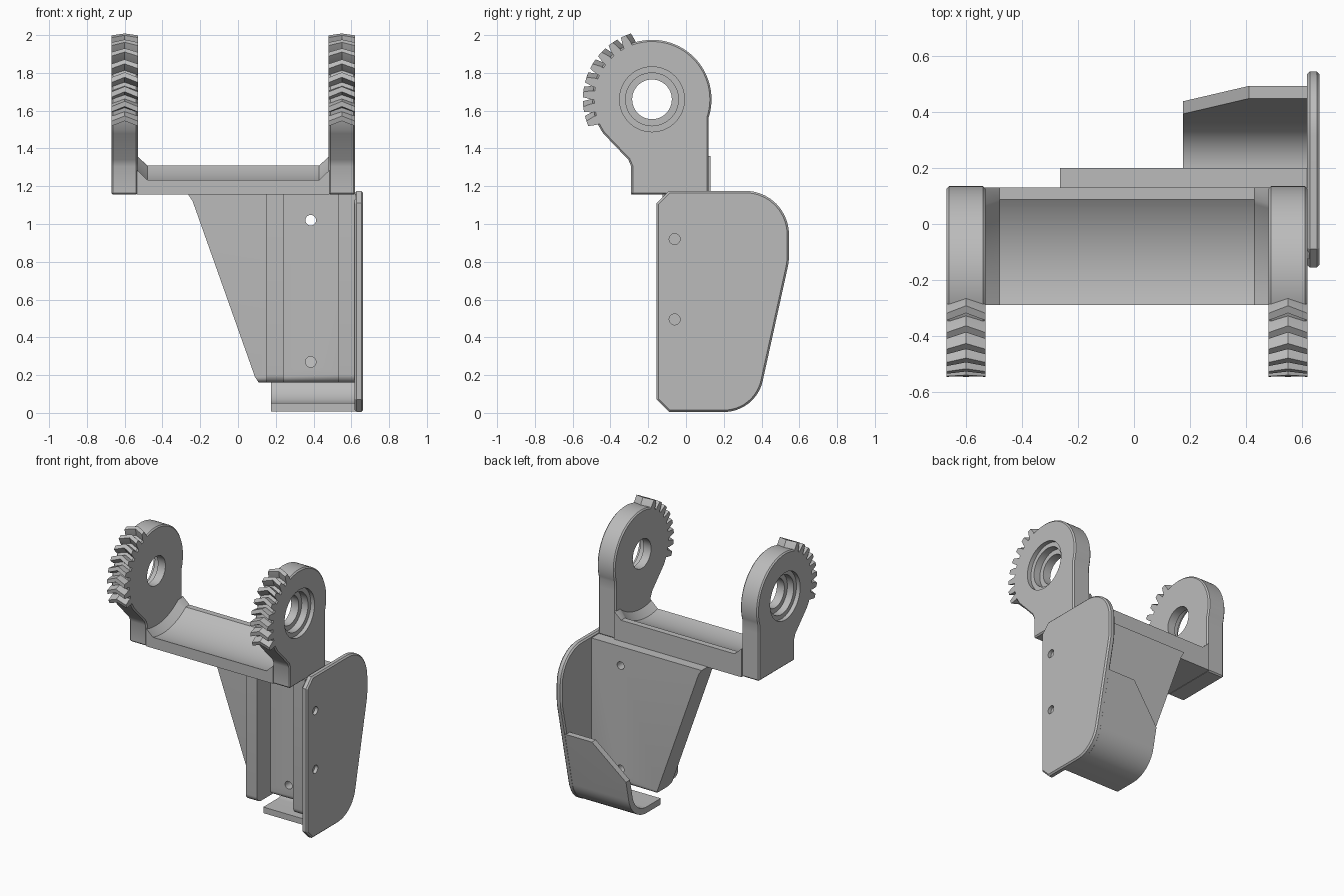
import bpy, bmesh
from math import sin, cos, tan, radians, sqrt, pi
from mathutils import Vector, Matrix

if "Cube" in bpy.data.objects:
    bpy.data.objects.remove(bpy.data.objects["Cube"])

grey = bpy.data.materials.new("plain grey")
grey.use_nodes = True
COLOUR = (0.5, 0.5, 0.5, 1)
grey.diffuse_color = COLOUR
grey.node_tree.nodes["Principled BSDF"].inputs["Base Color"].default_value = COLOUR

MID = -0.025                # middle of the yoke in x
AXIS_Y, AXIS_Z = -0.18, 1.66  # pivot axis
RIM = 0.315


def finish(name, bm):
    bmesh.ops.recalc_face_normals(bm, faces=bm.faces)
    mesh = bpy.data.meshes.new(name)
    bm.to_mesh(mesh)
    bm.free()
    obj = bpy.data.objects.new(name, mesh)
    bpy.context.collection.objects.link(obj)
    mesh.materials.append(grey)
    return obj


def activate(obj):
    bpy.ops.object.select_all(action='DESELECT')
    obj.select_set(True)
    bpy.context.view_layer.objects.active = obj


def smooth(obj):
    activate(obj)
    bpy.ops.object.shade_smooth_by_angle(angle=radians(30))


def bevel(obj, width, segments=1):
    mod = obj.modifiers.new("bevel", 'BEVEL')
    mod.width, mod.segments, mod.angle_limit = width, segments, radians(60)
    activate(obj)
    bpy.ops.object.modifier_apply(modifier=mod.name)


def cut(obj, axis, centre, radius, depth):
    """Bore a round hole centred on a point along an axis."""
    bm = bmesh.new()
    turn = Matrix.Rotation(pi / 2, 4, 'Y' if axis == 'X' else 'X')
    bmesh.ops.create_cone(bm, cap_ends=True, segments=48, radius1=radius, radius2=radius,
                          depth=depth, matrix=Matrix.Translation(centre) @ turn)
    cutter = finish("cutter", bm)
    cutter.hide_render = True
    mod = obj.modifiers.new("hole", 'BOOLEAN')
    mod.operation, mod.solver, mod.object = 'DIFFERENCE', 'EXACT', cutter
    activate(obj)
    bpy.ops.object.modifier_apply(modifier=mod.name)
    bpy.data.objects.remove(cutter)


def loft(bm, rings):
    """Skin equal closed rings and cap both ends."""
    rows = [[bm.verts.new(p) for p in ring] for ring in rings]
    n = len(rows[0])
    for a, b in zip(rows, rows[1:]):
        for i in range(n):
            bm.faces.new((a[i], a[(i + 1) % n], b[(i + 1) % n], b[i]))
    bm.faces.new(rows[0])
    bm.faces.new(rows[-1])


def prism_x(profile, x0, x1):
    bm = bmesh.new()
    loft(bm, [[(x, y, z) for y, z in profile] for x in (x0, x1)])
    return bm


def fillet(corners, steps=12):
    """Polygon from (y, z, radius) corners, rounding those with a radius."""
    out = []
    for i, (y, z, r) in enumerate(corners):
        p = Vector((y, z))
        if not r:
            out.append(p)
            continue
        a = (Vector(corners[i - 1][:2]) - p).normalized()
        b = (Vector(corners[(i + 1) % len(corners)][:2]) - p).normalized()
        half = a.angle(b) / 2
        centre = p + (a + b).normalized() * r / sin(half)
        start, end = p + a * r / tan(half) - centre, p + b * r / tan(half) - centre
        for k in range(steps + 1):
            out.append(centre + start.lerp(end, k / steps).normalized() * r)
    return out


def polar(deg, r):
    return AXIS_Y + r * cos(radians(deg)), AXIS_Z + r * sin(radians(deg))


# Yoke arms with stepped bores and chevron gear teeth
arm_profile = [polar(-18 + 233 * i / 60, RIM) for i in range(61)]
arm_profile += [(-0.305, 1.34), (-0.29, 1.305), (-0.29, 1.155), (0.12, 1.155), (0.12, 1.5)]
for side, label in ((1, "left"), (-1, "right")):
    inner, outer = MID + side * 0.505, MID + side * 0.645
    arm = finish(label + "_arm", prism_x(arm_profile, inner, outer))
    bevel(arm, 0.009)
    for radius, depth in ((0.105, 0.5), (0.14, 0.16), (0.172, 0.06)):
        cut(arm, 'X', (outer, AXIS_Y, AXIS_Z), radius, depth)
    smooth(arm)

    bm = bmesh.new()
    for i in range(8):
        rings = []
        for x, lead in ((inner, 0), ((inner + outer) / 2, 4.5), (outer, 0)):
            a = 114.5 + 12.3 * i - lead
            shape = ((-4.6, 0.29), (-4, 0.325), (-2.2, 0.366), (2.2, 0.366), (4, 0.325), (4.6, 0.29))
            rings.append([(x, *polar(a + da, r)) for da, r in shape])
        loft(bm, rings)
    smooth(finish(label + "_gear_teeth", bm))


# Bridge with a scooped top that flares up to the arms
def bridge_ring(x, radius, top):
    back = AXIS_Y + sqrt(radius ** 2 - (AXIS_Z - top) ** 2)
    ring = [(x, -0.29, 1.155), (x, 0.13, 1.155), (x, 0.13, top)]
    for i in range(25):
        y = back + (-0.29 - back) * i / 24
        ring.append((x, y, AXIS_Z - sqrt(radius ** 2 - (y - AXIS_Y) ** 2)))
    return ring


bm = bmesh.new()
loft(bm, [bridge_ring(MID - 0.51, 0.39, 1.36), bridge_ring(MID - 0.455, 0.44, 1.31),
          bridge_ring(MID + 0.455, 0.44, 1.31), bridge_ring(MID + 0.51, 0.39, 1.36)])
smooth(finish("bridge", bm))


# Tapered back web and the two rails of the channel
def rounded_slab(name, outline, y0, y1):
    bm = bmesh.new()
    loft(bm, [[(x, y, z) for x, z in outline] for y in (y0, y1)])
    low = [e for e in bm.edges if all(v.co.z < 0.17 for v in e.verts)
           and abs(e.verts[0].co.y - e.verts[1].co.y) < 0.001]
    bmesh.ops.bevel(bm, geom=low, offset=0.045, segments=6, profile=0.5, affect='EDGES')
    return finish(name, bm)


web = rounded_slab("back_web", [(-0.265, 1.158), (-0.24, 1.12), (0.09, 0.19), (0.11, 0.16),
                                (0.62, 0.16), (0.62, 1.158)], 0.03, 0.2)
for z in (1.02, 0.27):
    cut(web, 'Y', (0.385, 0.1, z), 0.028, 0.5)
smooth(web)
for name, x0, x1 in (("inner_rail", 0.15, 0.24), ("outer_rail", 0.53, 0.625)):
    smooth(rounded_slab(name, [(x0, 0.16), (x1, 0.16), (x1, 1.158), (x0, 1.158)], -0.125, 0.1))

# Side plate with two blind screw holes
plate = finish("side_plate", prism_x(fillet([
    (-0.155, 0.07, 0), (-0.09, 0.005, 0), (0.37, 0.005, 0.21), (0.545, 0.8, 0.3),
    (0.545, 1.175, 0.23), (-0.09, 1.175, 0), (-0.155, 1.11, 0)]), 0.618, 0.663))
bevel(plate, 0.01)
for z in (0.92, 0.495):
    cut(plate, 'X', (0.663, -0.06, z), 0.029, 0.05)
smooth(plate)

# Curved guard hugging the lower back edge of the plate, with a sloped top corner
bm = prism_x(fillet([(0.04, 0.008, 0), (0.37, 0.008, 0.21), (0.493, 0.57, 0),
                     (0.448, 0.57, 0), (0.334, 0.052, 0.165), (0.04, 0.052, 0)]), 0.175, 0.63)
sliced = bmesh.ops.bisect_plane(bm, geom=bm.verts[:] + bm.edges[:] + bm.faces[:],
                                plane_co=(0.41, 0, 0.57), plane_no=(-0.25, 0, 0.235), clear_outer=True)
bmesh.ops.holes_fill(bm, edges=[e for e in bm.edges if e.is_boundary])
smooth(finish("curved_guard", bm))
